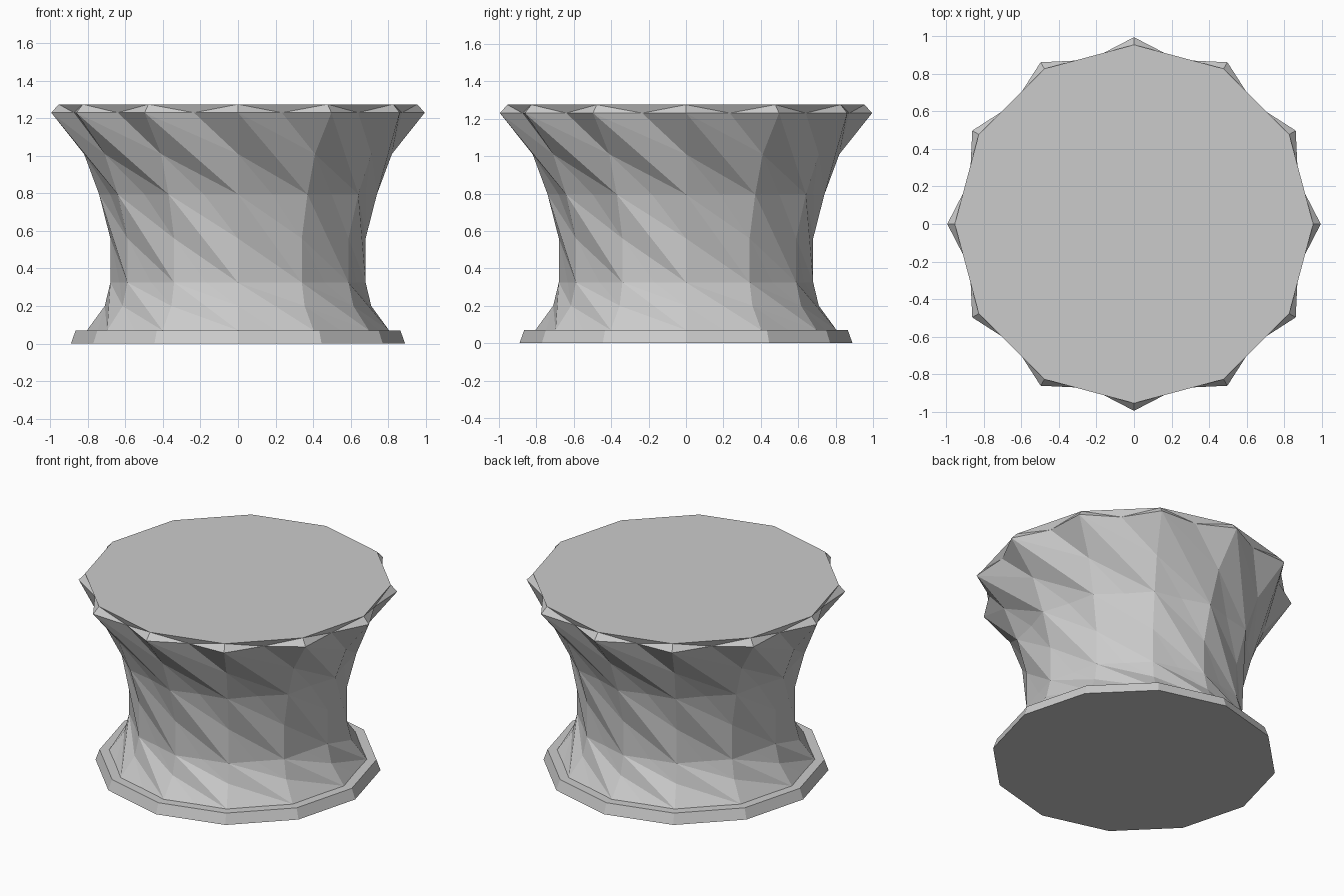
import bpy, bmesh
from math import sin, cos, radians

if "Cube" in bpy.data.objects:
    bpy.data.objects.remove(bpy.data.objects["Cube"], do_unlink=True)

SIDES = 12
STEP = 360 / SIDES

stone = bpy.data.materials.new("grey stone")
stone.use_nodes = True
GREY = (0.6, 0.6, 0.6, 1)
stone.diffuse_color = GREY
stone.node_tree.nodes["Principled BSDF"].inputs["Base Color"].default_value = GREY


def ring(bm, radius, z, offset=0):
    """Twelve vertices around the axis, starting at the front."""
    angles = [radians(STEP * i + offset) for i in range(SIDES)]
    return [bm.verts.new((radius * sin(a), -radius * cos(a), z)) for a in angles]


def at(verts, i):
    return verts[i % SIDES]


def finish(bm, name):
    bmesh.ops.recalc_face_normals(bm, faces=bm.faces)
    mesh = bpy.data.meshes.new(name)
    bm.to_mesh(mesh)
    bm.free()
    mesh.materials.append(stone)
    obj = bpy.data.objects.new(name, mesh)
    bpy.context.collection.objects.link(obj)


# Base plate: slightly tapered twelve-sided slab
bm = bmesh.new()
low, high = ring(bm, 0.89, 0), ring(bm, 0.865, 0.07)
bm.faces.new(low)
bm.faces.new(high)
for i in range(SIDES):
    bm.faces.new((low[i], at(low, i + 1), at(high, i + 1), high[i]))
finish(bm, "base_plate")

# Twisted column: star rings (ridge radius, valley radius, height), top down
bm = bmesh.new()
levels = [(0.995, 0.905, 1.23), (0.74, 0.705, 0.795),
          (0.68, 0.655, 0.325), (0.805, 0.775, 0.07)]
# Points halfway down each twisting valley (radius, height)
valley_mids = [(0.82, 1.01), (0.68, 0.56), (0.71, 0.2)]
ridges = [ring(bm, r, z) for r, v, z in levels]
valleys = [ring(bm, v, z, STEP / 2) for r, v, z in levels]
for k, (radius, z) in enumerate(valley_mids):
    mids = ring(bm, radius, z)
    for i in range(SIDES):
        m = at(mids, i + 1)
        # Each groove drops one step around the axis per band
        loop = [ridges[k][i], valleys[k][i], at(ridges[k], i + 1),
                at(ridges[k + 1], i + 2), at(valleys[k + 1], i + 1),
                at(ridges[k + 1], i + 1)]
        for j in range(6):
            bm.faces.new((loop[j], loop[(j + 1) % 6], m))

# Faceted rim and flat top
cap = ring(bm, 0.955, 1.275)
bm.faces.new(cap)
for i in range(SIDES):
    j = (i + 1) % SIDES
    valley = valleys[0][i]
    bm.faces.new((cap[i], cap[j], valley))
    bm.faces.new((cap[i], valley, ridges[0][i]))
    bm.faces.new((cap[j], ridges[0][j], valley))
bm.faces.new([v for pair in zip(ridges[-1], valleys[-1]) for v in pair])
finish(bm, "twisted_column")
